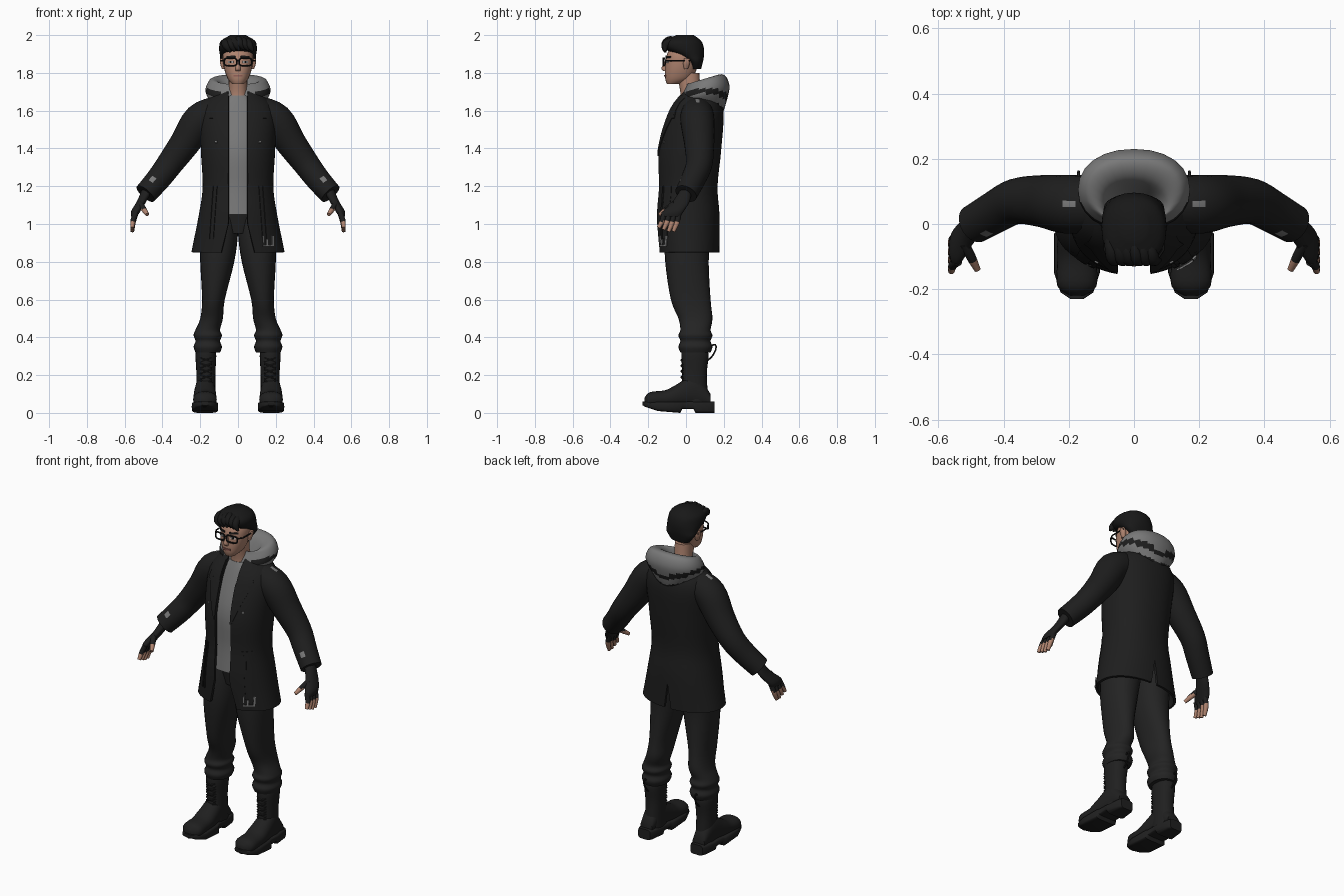
import bpy, bmesh, math
from mathutils import Vector

cube = bpy.data.objects.get("Cube")
if cube:
    bpy.data.objects.remove(cube, do_unlink=True)


def material(name, red, green, blue):
    colour = (red, green, blue, 1)
    made = bpy.data.materials.new(name)
    made.use_nodes = True
    made.diffuse_color = colour
    made.node_tree.nodes["Principled BSDF"].inputs["Base Color"].default_value = colour
    return made


def shade(name, value):
    return material(name, value, value, value)


CLOTH = shade("black cloth", .013)
TROUSER = shade("dark trousers", .017)
LEATHER = shade("boot leather", .014)
HAIR = shade("dark hair", .009)
GREY = shade("grey cloth", .19)
WHITE = shade("eye white", .6)
SKIN = material("skin", .43, .23, .16)
LIP = material("lips", .3, .12, .1)


def finish(ob, mats, mirror=False, thick=0, rule=None):
    """Mirror, thicken, smooth shade, then colour faces by rule."""
    bpy.context.collection.objects.link(ob)
    for mat in mats:
        ob.data.materials.append(mat)
    bpy.ops.object.select_all(action='DESELECT')
    bpy.context.view_layer.objects.active = ob
    ob.select_set(True)
    if mirror:
        ob.modifiers.new("mirror", 'MIRROR')
    if thick:
        solid = ob.modifiers.new("thickness", 'SOLIDIFY')
        solid.thickness, solid.offset = thick, 0
    bpy.ops.object.convert(target='MESH')
    bpy.ops.object.shade_smooth_by_angle(angle=math.radians(50))
    if rule:
        for face in ob.data.polygons:
            face.material_index = int(rule(face.center))


def bridge(name, rings, mats, closed=True, **options):
    """Join equal-length point rings into a surface."""
    bm = bmesh.new()
    loops = [[bm.verts.new(point) for point in ring] for ring in rings]
    count = len(loops[0])
    for low, high in zip(loops, loops[1:]):
        for i in range(count if closed else count - 1):
            j = (i + 1) % count
            bm.faces.new((low[i], low[j], high[j], high[i]))
    if closed:
        bm.faces.new(loops[0])
        bm.faces.new(loops[-1])
    bmesh.ops.recalc_face_normals(bm, faces=bm.faces)
    mesh = bpy.data.meshes.new(name)
    bm.to_mesh(mesh)
    bm.free()
    finish(bpy.data.objects.new(name, mesh), mats, **options)


def spline(rows, steps=4):
    """Smooth rows of numbers, passing through each given row."""
    out, last = [], len(rows) - 1
    for i in range(last):
        around = rows[max(i - 1, 0)], rows[i], rows[i + 1], rows[min(i + 2, last)]
        for step in range(steps):
            t = step / steps
            out.append([q + t / 2 * (r - p + t * (2 * p - 5 * q + 4 * r - s + t * (3 * (q - r) + s - p)))
                        for p, q, r, s in zip(*around)])
    return out + [list(rows[-1])]


def power(value, k):
    return math.copysign(abs(value) ** (2 / k), value)


def oval(centre, u, v, k=2, count=24):
    angles = [i * math.tau / count for i in range(count)]
    return [Vector(centre) + u * power(math.cos(a), k) + v * power(math.sin(a), k) for a in angles]


def stack(name, rows, mats, k=2.2, x=0, upright=True, lean=0, steps=4, **options):
    """Rows are (level, half width, near, far, optional x); levels run up z, or along y if not upright."""
    rings = []
    for level, half, near, far, *side in spline(rows, steps):
        mid, depth = (near + far) / 2, (far - near) / 2
        cx = side[0] if side else x
        if upright:
            rings.append(oval((cx, mid, level + lean * (mid - .1)), Vector((half, 0, 0)),
                              Vector((0, depth, lean * depth)), k))
        else:
            rings.append(oval((cx, level, mid), Vector((half, 0, 0)), Vector((0, 0, depth)), k))
    bridge(name, rings, mats, **options)


def tube(name, rows, mats, count=12, **options):
    """Rows are (x, y, z, radius)."""
    rows = spline(rows)
    points = [Vector(row[:3]) for row in rows]
    rings = []
    for i, point in enumerate(points):
        along = (points[min(i + 1, len(points) - 1)] - points[max(i - 1, 0)]).normalized()
        u = along.cross(Vector((0, 1, .1))).normalized()
        rings.append(oval(point, u * rows[i][3], along.cross(u) * rows[i][3], count=count))
    bridge(name, rings, mats, **options)


def wire(name, points, radius, mat, cyclic=False, mirror=False):
    curve = bpy.data.curves.new(name, 'CURVE')
    curve.dimensions, curve.bevel_depth, curve.bevel_resolution = '3D', radius, 1
    line = curve.splines.new('POLY')
    line.points.add(len(points) - 1)
    for target, point in zip(line.points, points):
        target.co = (*point, 1)
    line.use_cyclic_u = cyclic
    finish(bpy.data.objects.new(name, curve), [mat], mirror)


def front_y(rows, x, z):
    """Front surface of a stack at x, z."""
    for low, high in zip(rows, rows[1:]):
        if z <= high[0]:
            break
    blend = (z - low[0]) / (high[0] - low[0])
    half, near, far = (low[i] + (high[i] - low[i]) * blend for i in (1, 2, 3))
    bulge = max(0, 1 - abs(x / half) ** 2.2) ** (1 / 2.2)
    return (near + far) / 2 - (far - near) / 2 * bulge


def plate(name, base, x, z, width, height, mat, off=.01, shift=0, taper=1, mirror=True, cells=6):
    """Thin plate on the front of a stack, from its upper inner corner, sliding and tapering downward."""
    rows, grid = spline(base), []
    for i in range(cells + 1):
        f = i / cells
        wide = width * (1 + (taper - 1) * f)
        xs = [x + shift * f + wide * j / cells for j in range(cells + 1)]
        level = z - height * f
        grid.append([(px, front_y(rows, px, level) - off, level) for px in xs])
    bridge(name, grid, [mat], closed=False, mirror=mirror, thick=.006)


# Coat body: half shell, with the front opening and back vent spreading below the hips
COAT = [(.85, .24, -.14, .17), (1.05, .2, -.15, .17), (1.2, .18, -.14, .16), (1.4, .19, -.14, .18),
        (1.6, .19, -.08, .19), (1.7, .1, -.01, .14)]
shell = []
for z, half, near, far in spline(COAT):
    flare = max(0, 1 - z)
    start = math.asin(((.05 + flare / 4) / half) ** 1.1)
    end = math.pi - math.asin((flare / 7 / half) ** 1.1)
    angles = [start + (end - start) * i / 24 for i in range(25)]
    shell.append([(half * power(math.sin(a), 2.2), (near + far) / 2 - (far - near) / 2 * power(math.cos(a), 2.2), z)
                  for a in angles])
bridge("coat_body", shell, [CLOTH], closed=False, mirror=True, thick=.014)

# Lapels, hanging straps, buttons and buckle
plate("lower_lapel", COAT, .05, 1.58, .09, .22, CLOTH, taper=.1)
plate("upper_lapel", COAT, .055, 1.68, .06, .12, CLOTH, taper=1.6)
plate("hanging_strap", COAT, .13, 1.2, .03, .28, CLOTH, shift=.02)
plate("strap_edge", COAT, .11, 1.2, .01, .28, CLOTH, shift=.02)
plate("coat_button", COAT, .11, 1.44, .01, .01, GREY)
for part, x, z, width, height in [("foot", .13, .89, .06, .01), ("inner", .13, .94, .01, .04),
                                  ("middle", .15, .92, .01, .03), ("outer", .18, .94, .01, .05)]:
    plate(f"buckle_{part}", COAT, x, z, width, height, GREY, off=.02, mirror=False)

# Sleeves with worn spots
spots = [Vector((.21, .06, 1.65)), Vector((.45, -.02, 1.23)), Vector((.47, .03, 1.23))]
tube("sleeves", [(.1, .06, 1.6, .08), (.2, .06, 1.55, .09), (.28, .07, 1.43, .08), (.36, .07, 1.32, .07),
                 (.42, .04, 1.24, .065), (.49, 0, 1.16, .06)], [CLOTH, GREY], count=28, mirror=True,
     rule=lambda c: any((Vector((abs(c.x), c.y, c.z)) - spot).length < .02 for spot in spots))

# Shirt: inset from the coat, closing at the neckline
shirt = [(z, half - .04, near + .02, far - .05) for z, half, near, far in COAT[1:-1]]
stack("shirt", shirt + [(1.68, .06, -.03, .08)], [GREY])


# Hood: outside bottom, over the rim, down to the neck, with dark V bands
def hood_band(c):
    height = c.z - abs(c.x) / 3
    return c.z < 1.72 and (height < 1.6 or 1.635 < height < 1.665)


stack("hood", [(1.55, .03, .13, .19), (1.6, .1, .06, .21), (1.69, .17, -.02, .23), (1.76, .15, 0, .2),
               (1.76, .1, 0, .14), (1.68, .06, 0, .09)], [GREY, CLOTH], lean=.3, steps=8, rule=hood_band)

# Trousers: legs ending in bunched folds
legs = [(1.1, .08, -.09, .11, .08), (.95, .1, -.11, .13, .1), (.8, .09, -.11, .12, .11), (.6, .06, -.08, .13, .13),
        (.5, .06, -.04, .14, .14)]
for i in range(5):
    fold = i % 2 / 100
    legs.append((.44 - i * .03, .065 + fold, -.03 - fold, .13 + fold, .16))
stack("trouser_legs", legs, [TROUSER], mirror=True)
stack("trouser_seat", [(.95, .08, -.08, .11), (1.1, .14, -.11, .12)], [TROUSER])

# Boots
stack("boot_shafts", [(.34, .05, -.02, .11), (.3, .055, -.025, .12), (.2, .05, -.02, .11), (.05, .05, -.03, .12)],
      [LEATHER], x=.17, mirror=True)
stack("boot_uppers", [(.13, .04, .03, .1), (.05, .05, .03, .2), (-.05, .06, .03, .15), (-.11, .06, .03, .12),
                      (-.19, .06, .03, .11), (-.22, .02, .03, .08)], [LEATHER], x=.175, upright=False, mirror=True)
stack("boot_soles", [(.15, .04, 0, .06), (.13, .05, 0, .06), (.05, .06, 0, .06), (.04, .06, .02, .06),
                     (-.02, .06, .02, .06), (-.03, .07, 0, .06), (-.15, .07, .01, .06), (-.21, .05, .03, .06),
                     (-.23, .02, .04, .06)], [LEATHER], k=5, x=.175, upright=False, steps=1, mirror=True)
for i in range(5):
    for side in (-1, 1):
        wire(f"boot_lace_{i}_{'inward' if side < 0 else 'outward'}",
             [(.17 + side * .03 * f, -.025 + .01 * abs(f), .16 + i * .03 + f * .01) for f in (-1, 0, 1)],
             .005, LEATHER, mirror=True)
loop_angles = [i * math.tau / 12 for i in range(12)]
wire("pull_loops", [(.17, .13 + .03 * math.cos(a), .32 + .03 * (math.sin(a) + math.cos(a))) for a in loop_angles],
     .005, LEATHER, True, True)

# Fingerless gloves: palms, then digits that turn bare toward the tip
stack("glove_palms", [(1.18, .03, -.03, .03, .48), (1.12, .025, -.07, .02, .51), (1.07, .025, -.12, -.01, .54),
                      (1.04, .015, -.13, -.03, .55)], [CLOTH], mirror=True)
for i, finger in enumerate(("index", "middle", "ring", "little")):
    y, drop = -.115 + i * .026, min(i, 2) / 100
    tube(f"{finger}_finger", [(.54, y, 1.06, .014), (.555, y - .01, 1.02 - drop / 2, .014), (.56, y - .03, .98 - drop, .01)],
         [CLOTH, SKIN], mirror=True, rule=lambda c: c.z < 1.015)
tube("thumbs", [(.52, -.06, 1.11, .015), (.5, -.1, 1.08, .015), (.48, -.14, 1.05, .01)], [CLOTH, SKIN],
     mirror=True, rule=lambda c: c.z < 1.08)

# Head, neck, ears and nose
HEAD = [(1.74, .03, -.1, -.04), (1.77, .055, -.11, .03), (1.83, .075, -.11, .06), (1.9, .08, -.1, .08),
        (1.97, .05, -.06, .05)]
stack("head", HEAD, [SKIN])
stack("neck", [(1.65, .06, -.03, .1), (1.7, .05, -.03, .08), (1.8, .05, -.05, .07)], [SKIN])
stack("ears", [(1.82, .01, -.01, .01, .075), (1.85, .015, -.015, .02, .08), (1.875, .01, -.01, .02, .085)], [SKIN],
      mirror=True)
stack("nose", [(1.81, .014, -.12, -.1), (1.825, .014, -.13, -.09), (1.87, .008, -.11, -.09)], [SKIN])

# Face details
plate("eyes", HEAD, .025, 1.863, .025, .01, WHITE, off=.003)
plate("irises", HEAD, .033, 1.863, .01, .01, HAIR, off=.005)
plate("eyebrows", HEAD, .015, 1.89, .045, .01, HAIR, off=.003)
plate("mouth", HEAD, -.024, 1.79, .048, .01, LIP, off=.002, mirror=False)

# Glasses
rim = [(math.cos(i * math.tau / 20), math.sin(i * math.tau / 20)) for i in range(20)]
wire("glasses_rims", [(.04 + .033 * power(c, 4), -.12 + .01 * max(0, c), 1.858 + .02 * power(s, 4)) for c, s in rim],
     .0045, HAIR, True, True)
wire("glasses_bridge", [(-.01, -.12, 1.865), (.01, -.12, 1.865)], .004, HAIR)
wire("glasses_temples", [(.07, -.11, 1.865), (.09, -.08, 1.865), (.09, .02, 1.865)], .004, HAIR, mirror=True)

# Hair cap and swept fringe
stack("hair", [(1.82, .06, .03, .08), (1.86, .09, .01, .09), (1.89, .095, -.04, .095), (1.93, .1, -.115, .095),
               (1.97, .09, -.12, .08), (2, .04, -.05, .04)], [HAIR])
for i in range(6):
    x, z = -.07 + i * .024, 1.975 - abs(i - 3) / 200
    tube(f"fringe_lock_{i}", [(x - .01, -.02, z, .01), (x, -.08, z, .02), (x + .01, -.11, z - .02, .02),
                              (x + .03, -.11, z - .05, .006)], [HAIR], mirror=False)
